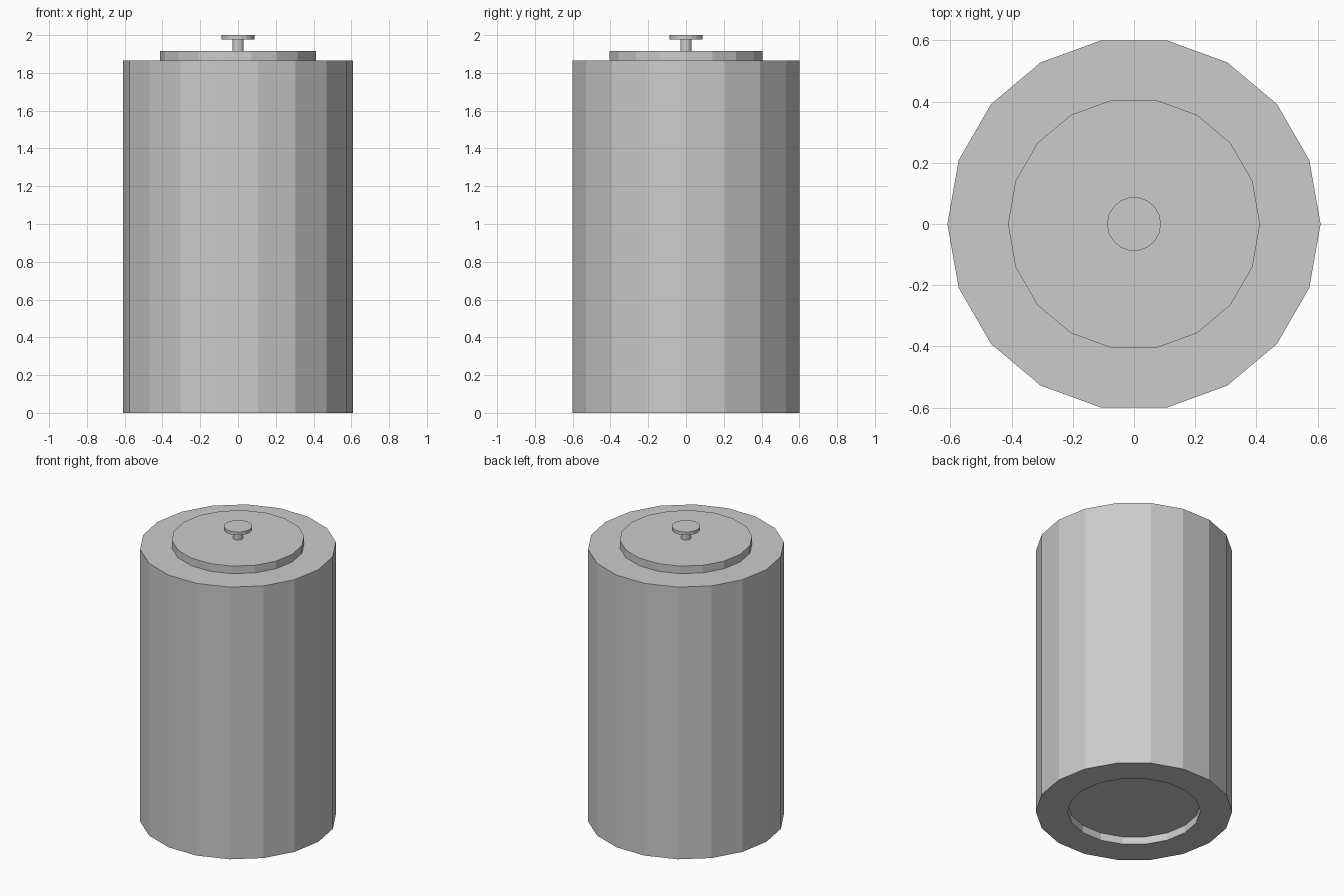
import bpy
import bmesh
from math import cos, sin, pi

SIDES = 18
BODY_R, LID_R = 0.61, 0.412
BODY_TOP, LID_TOP, STEP = 1.865, 1.917, 0.052

# Remove the default cube
cube = bpy.data.objects.get("Cube")
if cube:
    bpy.data.objects.remove(cube, do_unlink=True)

# Single plain grey
GREY = (0.6, 0.6, 0.6, 1)
grey = bpy.data.materials.new("plain_grey")
grey.use_nodes = True
grey.diffuse_color = GREY
grey.node_tree.nodes["Principled BSDF"].inputs["Base Color"].default_value = GREY


def lathe(name, profile):
    """Turn a (radius, height) profile around z and cap both ends."""
    bm = bmesh.new()
    rings = []
    for r, z in profile:
        rings.append([bm.verts.new((r * cos(2 * pi * i / SIDES),
                                    r * sin(2 * pi * i / SIDES), z))
                      for i in range(SIDES)])
    for a, b in zip(rings, rings[1:]):
        for i in range(SIDES):
            j = (i + 1) % SIDES
            bm.faces.new((a[i], a[j], b[j], b[i]))
    bm.faces.new(rings[0][::-1])
    bm.faces.new(rings[-1])
    bmesh.ops.recalc_face_normals(bm, faces=bm.faces)
    mesh = bpy.data.meshes.new(name)
    bm.to_mesh(mesh)
    bm.free()
    mesh.materials.append(grey)
    obj = bpy.data.objects.new(name, mesh)
    bpy.context.collection.objects.link(obj)
    return obj


# Body with a shallow round recess underneath
lathe("body", [(LID_R, STEP), (LID_R, 0), (BODY_R, 0), (BODY_R, BODY_TOP)])

# Raised lid, sunk a little into the body
lathe("lid", [(LID_R, BODY_TOP - 0.02), (LID_R, LID_TOP)])

# Knob: thin stem and flat round head
lathe("knob_stem", [(0.03, LID_TOP - 0.02), (0.03, 1.985)])
lathe("knob_head", [(0.088, 1.978), (0.088, 2.0)])
